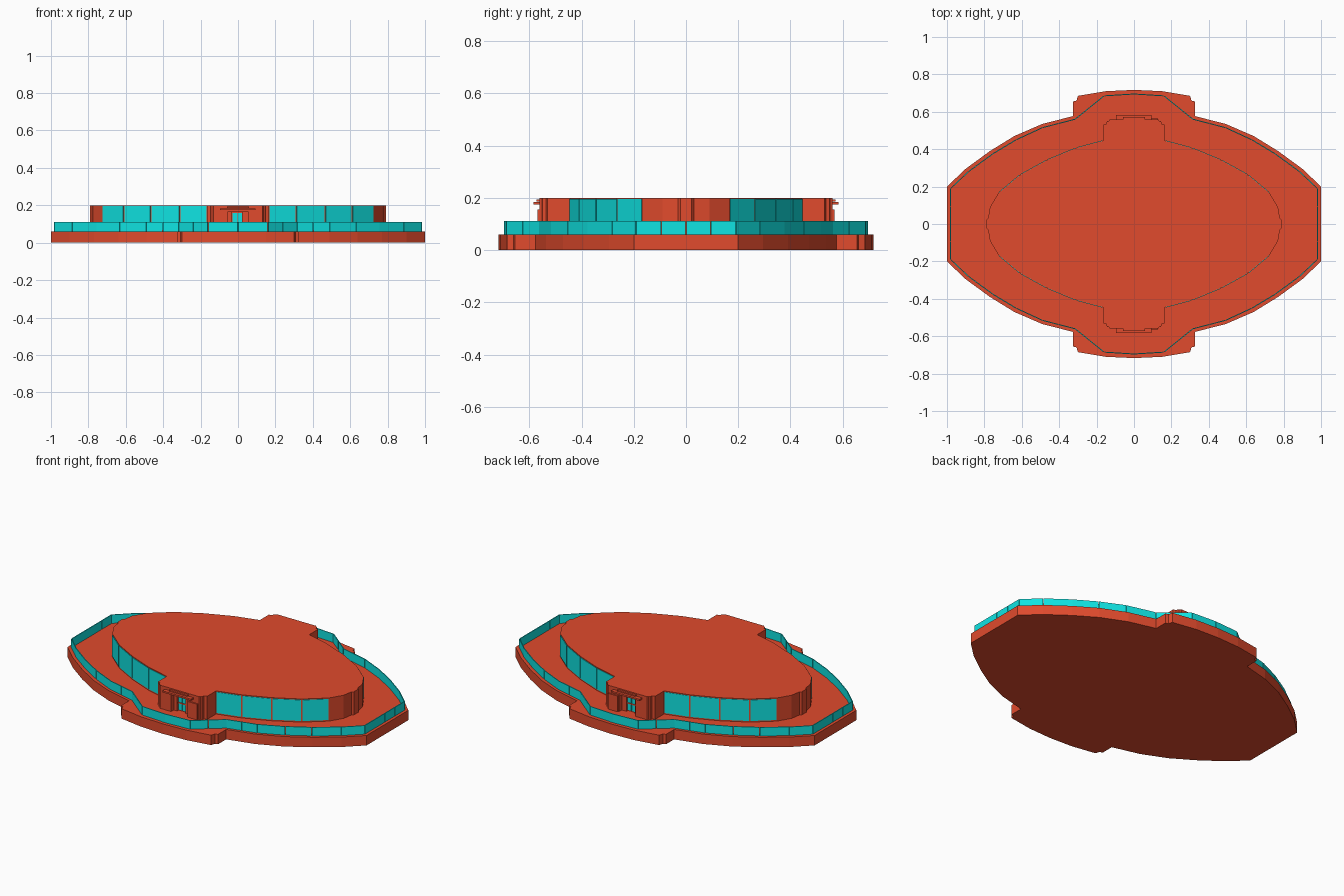
import bpy, bmesh
from mathutils import Vector

if "Cube" in bpy.data.objects:
    bpy.data.objects.remove(bpy.data.objects["Cube"])


def material(name, color):
    m = bpy.data.materials.new(name)
    m.diffuse_color = color
    m.use_nodes = True
    m.node_tree.nodes["Principled BSDF"].inputs["Base Color"].default_value = m.diffuse_color
    return m


RED = material("orange_red", (0.75, 0.07, 0.026, 1))
TEAL = material("teal_glass", (0.005, 0.77, 0.76, 1))


def finish(bm, name, mat):
    bmesh.ops.recalc_face_normals(bm, faces=bm.faces)
    me = bpy.data.meshes.new(name)
    bm.to_mesh(me)
    bm.free()
    me.materials.append(mat)
    ob = bpy.data.objects.new(name, me)
    bpy.context.collection.objects.link(ob)
    return ob


def full_loop(q):
    """Mirror a quarter outline (running from +x to +y) into a closed loop."""
    left = [(-x, y) for x, y in reversed(q) if x > 0]
    top = q + left
    return top + [(x, -y) for x, y in reversed(top) if y > 0]


def add_prism(bm, pts, z0, z1):
    lo = [bm.verts.new((x, y, z0)) for x, y in pts]
    hi = [bm.verts.new((x, y, z1)) for x, y in pts]
    bm.faces.new(lo[::-1])
    bm.faces.new(hi)
    n = len(pts)
    for i in range(n):
        j = (i + 1) % n
        bm.faces.new((lo[i], lo[j], hi[j], hi[i]))


def prism(name, pts, z0, z1, mat):
    bm = bmesh.new()
    add_prism(bm, pts, z0, z1)
    return finish(bm, name, mat)


def add_panel(bm, a, b, z0, z1, thick, gap):
    """Thin upright panel between two plan points, centred on the line."""
    a, b = Vector(a), Vector(b)
    d = (b - a).normalized()
    a, b = a + d * gap, b - d * gap
    n = Vector((d.y, -d.x)) * thick / 2
    add_prism(bm, [a - n, a + n, b + n, b - n], z0, z1)


def boxes(name, items, mat):
    """Boxes given as x0, x1, y0, y1, z0, z1, built at front and back."""
    bm = bmesh.new()
    for x0, x1, y0, y1, z0, z1 in items:
        for s in (-1, 1):
            add_prism(bm, [(x0, s * y0), (x1, s * y0), (x1, s * y1), (x0, s * y1)], z0, z1)
    return finish(bm, name, mat)


# base slab with projecting front and back wings
base = [(1, .2), (.9, .295), (.77, .39), (.64, .47), (.49, .535), (.325, .577),
        (.325, .655), (.307, .66), (.30, .685), (.15, .71), (0, .717)]
prism("base_slab", full_loop(base), 0, .06, RED)

# glass railing around the terrace, split into panels
rail = full_loop([(.98, .19), (.885, .28), (.755, .375), (.63, .45), (.49, .515),
                  (.315, .56), (.16, .685), (0, .695)])
bm = bmesh.new()
for i, a in enumerate(rail):
    a, b = Vector(a), Vector(rail[(i + 1) % len(rail)])
    parts = 4 if (b - a).length > .3 else (2 if (b - a).length > .17 else 1)
    for k in range(parts):
        add_panel(bm, a.lerp(b, k / parts), a.lerp(b, (k + 1) / parts), .06, .112, .005, .0012)
finish(bm, "glass_railing", TEAL)

# oval building: body with door recesses, closed by a full roof and lintel
oval = [(.79, .022), (.78, .03), (.77, .09), (.725, .165), (.61, .262), (.465, .342),
        (.31, .406), (.165, .445)]
porch = [(.165, .53), (.148, .535), (.145, .55), (.135, .552), (.13, .56)]
recess = [(.055, .56), (.055, .52)]
prism("building_body", full_loop(oval + porch + recess), .06, .165, RED)
prism("roof_and_lintel", full_loop(oval + porch), .165, .2, RED)

# large window panes on the four curved walls
bm = bmesh.new()
for a, b in zip(oval[3:], oval[4:]):
    for sx in (-1, 1):
        for sy in (-1, 1):
            add_panel(bm, (a[0] * sx, a[1] * sy), (b[0] * sx, b[1] * sy), .068, .195, .006, .004)
finish(bm, "window_panes", TEAL)

# entrance canopy, lower ledge and side pier
boxes("entrance_canopy", [(-.097, .093, .555, .584, .174, .184),
                          (-.06, .06, .555, .572, .186, .193)], RED)
boxes("entrance_pier", [(.06, .125, .555, .568, .06, .155)], RED)

# door glass and frame inside the recess
boxes("door_panes", [(-.03, -.006, .515, .526, .066, .16),
                     (-.002, .022, .515, .526, .066, .16)], TEAL)
boxes("door_frame", [(-.055, -.032, .515, .535, .06, .165),
                     (.024, .055, .515, .535, .06, .165),
                     (-.032, .024, .515, .529, .105, .112)], RED)
